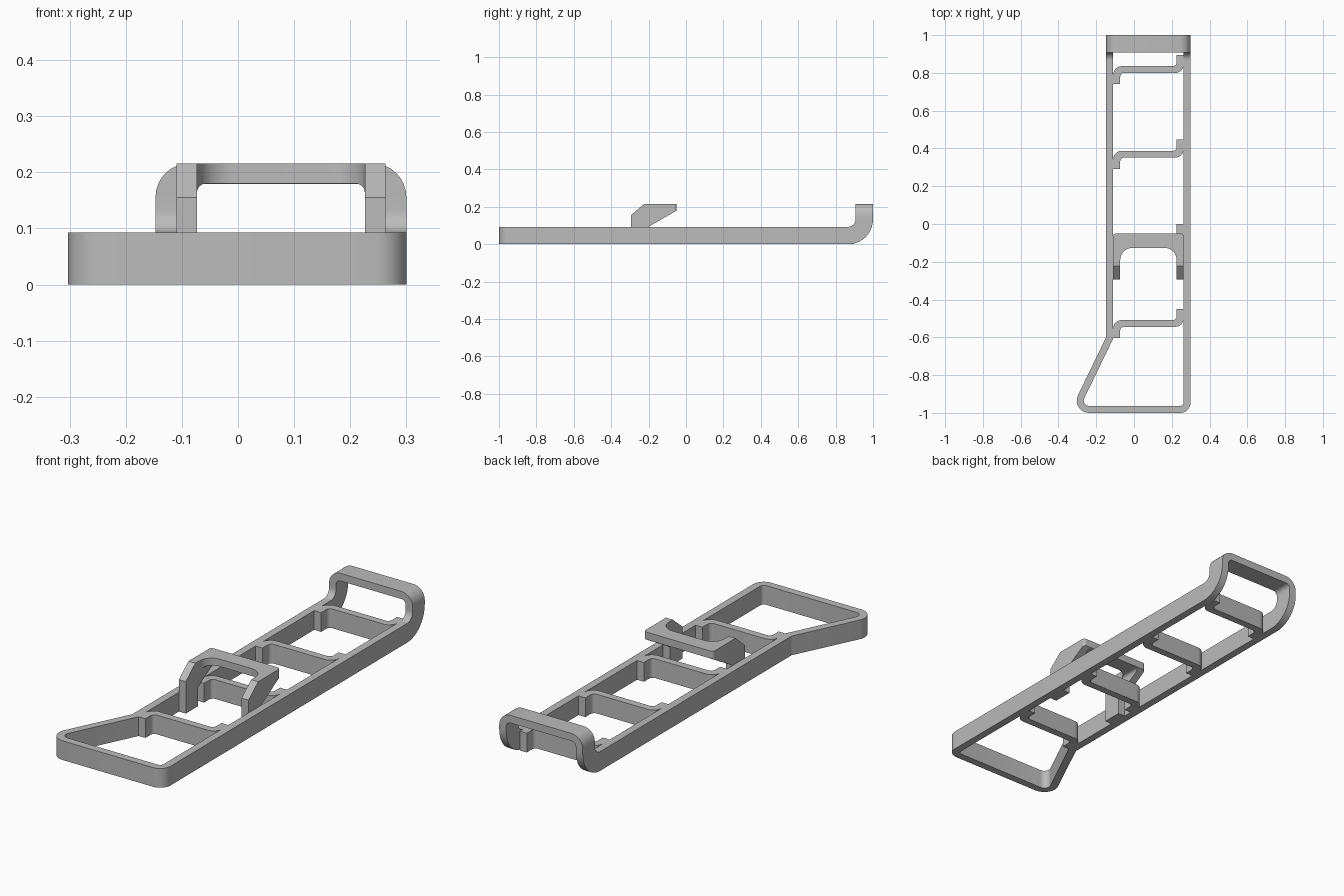
import bpy, bmesh, math
from mathutils import Vector

if "Cube" in bpy.data.objects:
    bpy.data.objects.remove(bpy.data.objects["Cube"], do_unlink=True)

HEIGHT, WALL = 0.093, 0.037       # band height and wall thickness
LEFT, RIGHT = -0.147, 0.30        # outer faces of the two rails
BEND_Y, BEND_R = 0.867, 0.133     # start and outer radius of the upturned end

grey = bpy.data.materials.new("plain grey")
grey.use_nodes = True
grey.diffuse_color = (0.5, 0.5, 0.5, 1)
grey.node_tree.nodes["Principled BSDF"].inputs["Base Color"].default_value = (0.5, 0.5, 0.5, 1)


def rounded(corners, steps=8):
    """Turn (x, y, radius) corners into an outline with arcs."""
    out = []
    for i, (x, y, r) in enumerate(corners):
        p = Vector((x, y))
        if r == 0:
            out.append(p)
            continue
        a = (Vector(corners[i - 1][:2]) - p).normalized()
        b = (Vector(corners[(i + 1) % len(corners)][:2]) - p).normalized()
        half = a.angle(b) / 2
        centre = p + (a + b).normalized() * r / math.sin(half)
        start = p + a * r / math.tan(half) - centre
        end = p + b * r / math.tan(half) - centre
        sweep = math.pi - 2 * half
        for k in range(steps + 1):
            t = k / steps
            out.append(centre + (start * math.sin((1 - t) * sweep)
                                 + end * math.sin(t * sweep)) / math.sin(sweep))
    return out


def inset(corners, d):
    """Offset a counter-clockwise outline inwards, tightening its arcs."""
    out = []
    for i, (x, y, r) in enumerate(corners):
        p = Vector((x, y))
        u = (p - Vector(corners[i - 1][:2])).normalized()
        v = (Vector(corners[(i + 1) % len(corners)][:2]) - p).normalized()
        n, m = Vector((-u.y, u.x)), Vector((-v.y, v.x))
        q = p + (n + m) * d / (1 + n.dot(m))
        out.append((q.x, q.y, max(r - d, 0.012) if r else 0))
    return out


def finish(bm, name):
    bmesh.ops.recalc_face_normals(bm, faces=bm.faces)
    mesh = bpy.data.meshes.new(name)
    bm.to_mesh(mesh)
    bm.free()
    mesh.materials.append(grey)
    ob = bpy.data.objects.new(name, mesh)
    bpy.context.collection.objects.link(ob)
    return ob


def smooth(ob):
    bpy.ops.object.select_all(action='DESELECT')
    ob.select_set(True)
    bpy.context.view_layer.objects.active = ob
    bpy.ops.object.shade_smooth_by_angle(angle=math.radians(25))


def prism(name, outline, lo, hi, place=lambda a, b, c: (a, b, c)):
    bm = bmesh.new()
    rings = [[bm.verts.new(place(p.x, p.y, c)) for p in outline] for c in (lo, hi)]
    n = len(outline)
    for ring in rings:
        bm.faces.new(ring)
    for i in range(n):
        j = (i + 1) % n
        bm.faces.new((rings[0][i], rings[0][j], rings[1][j], rings[1][i]))
    return finish(bm, name)


def combine(ob, cutter, operation):
    mod = ob.modifiers.new("shape", 'BOOLEAN')
    mod.operation, mod.object, mod.solver = operation, cutter, 'EXACT'
    bpy.context.view_layer.objects.active = ob
    bpy.ops.object.modifier_apply(modifier=mod.name)
    bpy.data.objects.remove(cutter, do_unlink=True)


def bend(p, z):
    """Fold the flat band upwards past the bend line."""
    s = p.y - BEND_Y
    if s <= 0:
        return (p.x, p.y, z)
    ang = min(s / BEND_R, 1) * math.pi / 2
    r = BEND_R - z
    return (p.x, BEND_Y + r * math.sin(ang),
            BEND_R - r * math.cos(ang) + max(s - BEND_R, 0))


# Outer frame: a closed band with flared front, folded up at the rear
folds = [BEND_Y + BEND_R * k / 10 for k in range(11)]
tip = BEND_Y + BEND_R + 0.216 - BEND_R
corners = [(-0.342, -1, 0.065), (RIGHT, -1, 0.055)]
corners += [(RIGHT, y, 0) for y in folds]
corners += [(RIGHT, tip, 0.06), (LEFT, tip, 0.06)]
corners += [(LEFT, y, 0) for y in reversed(folds)]
corners += [(LEFT, -0.598, 0)]
outer, inner = rounded(corners), rounded(inset(corners, WALL))
bm = bmesh.new()
loops = [[bm.verts.new(bend(p, z)) for p in line]
         for line, z in ((outer, 0), (outer, HEIGHT), (inner, HEIGHT), (inner, 0))]
count = len(outer)
for i in range(count):
    j = (i + 1) % count
    for k in range(4):
        a, b = loops[k], loops[(k + 1) % 4]
        bm.faces.new((a[i], a[j], b[j], b[i]))
smooth(finish(bm, "outer_frame"))

# Rungs: S-shaped strips with a lug against each rail
mid = (LEFT + RIGHT) / 2
w = (RIGHT - LEFT) / 2 - WALL
half = [(-w, -0.0775, 0), (-w, 0.018, 0.045),
        (w - WALL, 0.018, 0.02), (w - WALL, 0.0775, 0)]
shape = rounded(half + [(-x, -y, r) for x, y, r in half])
for i in range(4):
    offset = Vector((mid, 0.8175 - 0.448 * i))
    smooth(prism(f"rung_{i + 1}", [p + offset for p in shape], 0, HEIGHT))

# Hook: arched bridge on two legs with sloped sides
x0, x1 = mid - w, mid + w
a0, a1 = x0 + WALL, x1 - WALL
front, back = -0.295, -0.05
plan = [(x0, front, 0), (a0, front, 0), (a0, -0.126, 0.065), (a1, -0.126, 0.065),
        (a1, front, 0), (x1, front, 0), (x1, back, 0.015), (x0, back, 0.015)]
hook = prism("hook", rounded(plan), -0.1, 0.5)
side = [(front - 0.0001, 0, 0), (-0.2, 0, 0), (-0.2, HEIGHT, 0), (back + 0.0001, 0.18, 0),
        (back + 0.0001, 0.216, 0), (-0.222, 0.216, 0), (front - 0.0001, 0.155, 0)]
combine(hook, prism("side_profile", rounded(side), -1, 1, lambda a, b, c: (c, a, b)),
        'INTERSECT')
arch = [(a0, -0.5, 0), (a1, -0.5, 0), (a1, 0.18, 0.016), (a0, 0.18, 0.016)]
combine(hook, prism("arch_opening", rounded(arch), -1, 1, lambda a, b, c: (a, c, b)),
        'DIFFERENCE')
smooth(hook)
